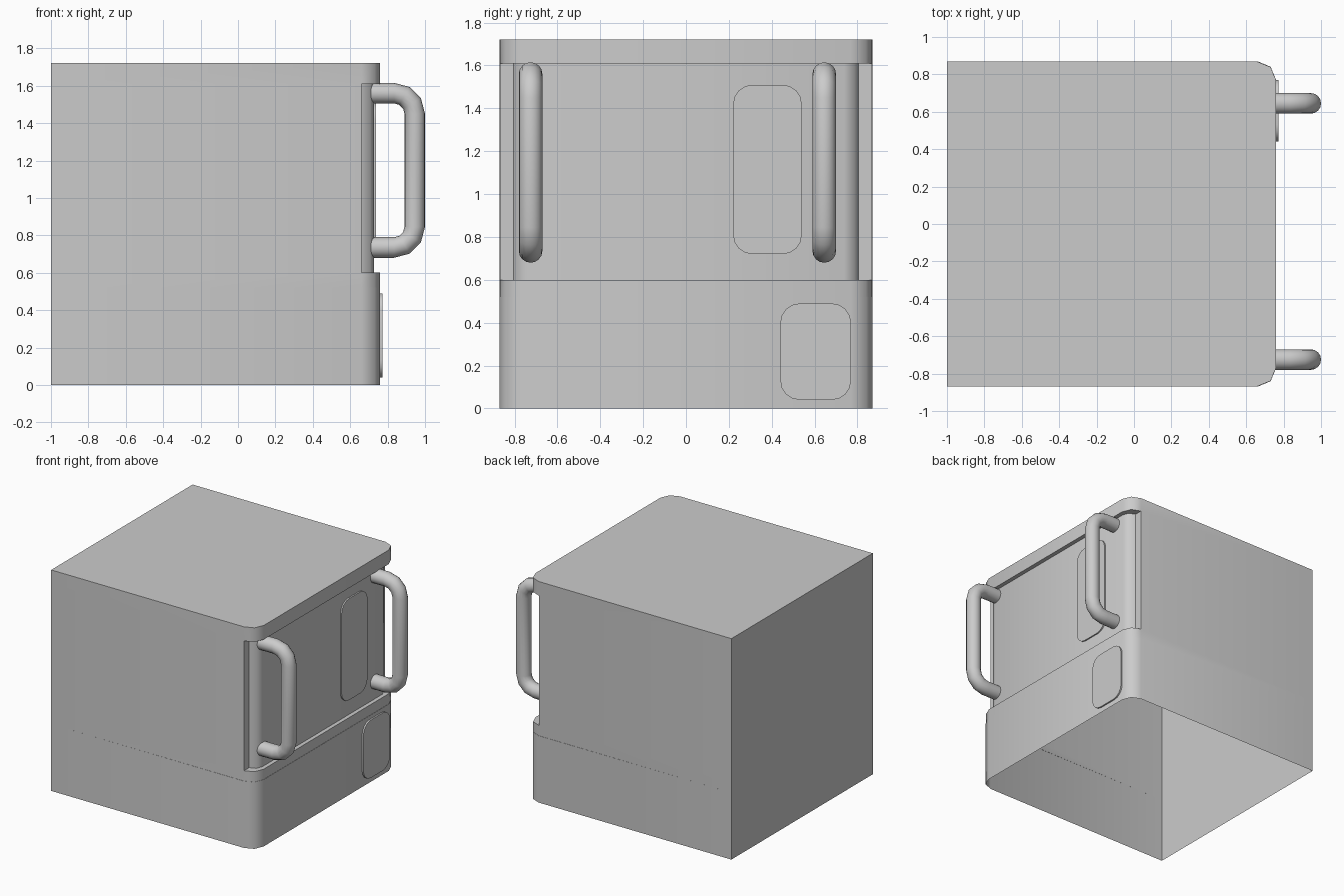
import bpy, bmesh
from math import sin, cos, pi, radians

if "Cube" in bpy.data.objects:
    bpy.data.objects.remove(bpy.data.objects["Cube"])


def finish(bm, name, angle=50):
    me = bpy.data.meshes.new(name)
    bm.to_mesh(me)
    bm.free()
    ob = bpy.data.objects.new(name, me)
    bpy.context.collection.objects.link(ob)
    bpy.ops.object.select_all(action='DESELECT')
    ob.select_set(True)
    bpy.context.view_layer.objects.active = ob
    bpy.ops.object.shade_smooth_by_angle(angle=radians(angle))
    return ob


def loft(bm, rings, closed=True):
    rows = [[bm.verts.new(p) for p in r] for r in rings]
    n = len(rows[0])
    for a, b in zip(rows, rows[1:]):
        for i in range(n):
            j = (i + 1) % n
            bm.faces.new((a[i], a[j], b[j], b[i]))
    return rows


# Cabinet shell: open below, rounded front corners, recessed front panel
HALF = 0.87


def outline(z, front, step=0.0, slack=0.0):
    """Plan outline; step moves the corner start inwards for the recess."""
    y0 = HALF - step - slack
    r = front - 0.66
    side = [(-1, HALF), (0.66, HALF - slack)]
    side += [(0.66 + r * sin(a), y0 - r + r * cos(a)) for a in (0, pi / 4, pi / 2)]
    pts = [(x, -y) for x, y in side] + side[::-1]
    return [(x, y, z) for x, y in pts]


S = 0.002  # tiny offset that forms the seam above the drawer
bm = bmesh.new()
rows = loft(bm, [
    outline(0, 0.76), outline(0.52, 0.76),
    outline(0.52, 0.76 - S, 0, S), outline(0.60, 0.76 - S, 0, S),
    outline(0.60, 0.727, 0.063, S), outline(1.61, 0.727, 0.063, S),
    outline(1.61, 0.76, 0, S), outline(1.72, 0.76, 0, S)])
bm.faces.new(rows[-1])
bmesh.ops.remove_doubles(bm, verts=bm.verts, dist=0.0003)
bm.normal_update()
finish(bm, "cabinet_shell")


# Raised rounded plates on the front
def plate(name, x0, x1, ya, yb, za, zb, r=0.09, seg=4):
    ring = []
    corners = [(yb - r, zb - r), (ya + r, zb - r), (ya + r, za + r), (yb - r, za + r)]
    for k, (cy, cz) in enumerate(corners):
        for i in range(seg + 1):
            a = (k + i / seg) * pi / 2
            ring.append((cy + r * cos(a), cz + r * sin(a)))
    bm = bmesh.new()
    rows = loft(bm, [[(x, y, z) for y, z in ring] for x in (x0, x1)])
    bm.faces.new(rows[0][::-1])
    bm.faces.new(rows[1])
    finish(bm, name)


plate("upper_plate", 0.715, 0.738, 0.22, 0.54, 0.72, 1.51)
plate("drawer_plate", 0.75, 0.772, 0.44, 0.77, 0.04, 0.49)


# Tubular pull handles
def handle(name, y, r=0.055, bend=0.11, sides=16):
    top, low, far = 1.56, 0.735, 0.945
    path = [(0.71, top, 0.0)]
    for cz, s in ((top - bend, 0), (low + bend, 1)):
        for i in range(4):
            a = (s + i / 3) * pi / 2          # turned clockwise from +z
            path.append((far - bend + bend * sin(a), cz + bend * cos(a), a))
    path.append((0.71, low, pi))
    rings = []
    for x, z, a in path:
        ring = []
        for k in range(sides):
            t = 2 * pi * k / sides
            ring.append((x + r * cos(t) * sin(a), y + r * sin(t), z + r * cos(t) * cos(a)))
        rings.append(ring)
    bm = bmesh.new()
    rows = loft(bm, rings)
    bm.faces.new(rows[0])
    bm.faces.new(rows[-1][::-1])
    bmesh.ops.recalc_face_normals(bm, faces=bm.faces)
    finish(bm, name)


handle("left_handle", -0.725)
handle("right_handle", 0.645)
